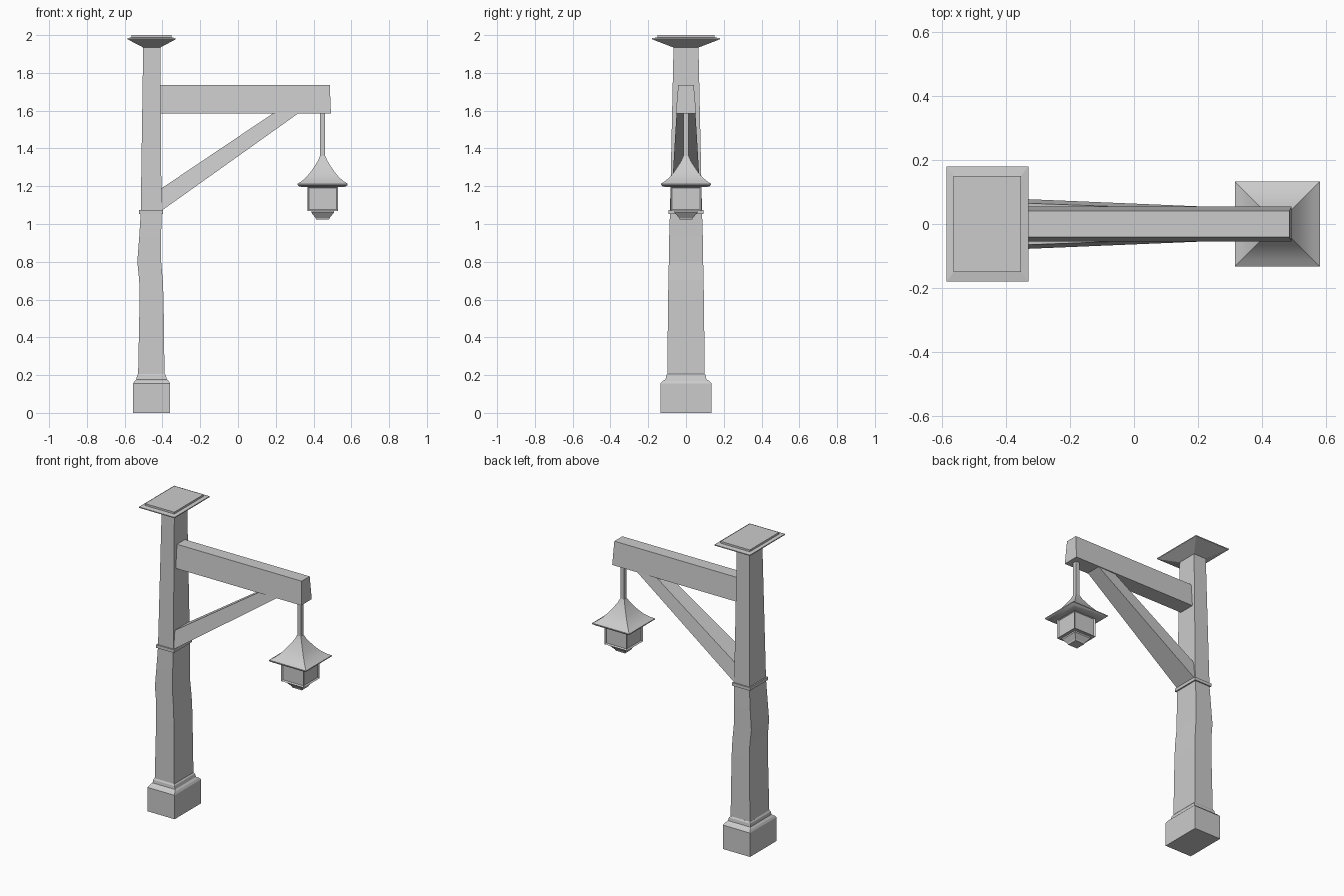
import bpy, bmesh

if "Cube" in bpy.data.objects:
    bpy.data.objects.remove(bpy.data.objects["Cube"])


def finish(name, bm):
    bmesh.ops.recalc_face_normals(bm, faces=bm.faces)
    me = bpy.data.meshes.new(name)
    bm.to_mesh(me)
    bm.free()
    ob = bpy.data.objects.new(name, me)
    bpy.context.collection.objects.link(ob)
    return ob


def loft(name, rings):
    """Join closed rings of 3D points with quads and cap both ends."""
    bm = bmesh.new()
    vs = [[bm.verts.new(p) for p in r] for r in rings]
    n = len(vs[0])
    for a, b in zip(vs, vs[1:]):
        for i in range(n):
            j = (i + 1) % n
            bm.faces.new((a[i], a[j], b[j], b[i]))
    bm.faces.new(vs[0])
    bm.faces.new(vs[-1])
    return finish(name, bm)


def rect(z, x0, x1, y):
    return [(x0, -y, z), (x1, -y, z), (x1, y, z), (x0, y, z)]


def stack(name, rows):
    return loft(name, [rect(*r) for r in rows])


def square_stack(name, cx, rows):
    return stack(name, [(z, cx - h, cx + h, h) for z, h in rows])


# Plinth with a stepped, chamfered top
stack("plinth", [
    (0, -.555, -.36, .136), (.155, -.555, -.36, .136),
    (.168, -.548, -.367, .124), (.178, -.538, -.377, .108),
    (.198, -.535, -.382, .105), (.207, -.529, -.389, .099)])

# Slightly crooked wooden post
stack("post", [
    (.19, -.529, -.389, .099), (.60, -.521, -.394, .095),
    (.70, -.523, -.398, .093), (.80, -.533, -.407, .091),
    (.93, -.523, -.407, .089), (1.06, -.515, -.405, .085),
    (1.94, -.502, -.411, .066)])

# Collar under the brace
stack("collar", [(1.053, -.523, -.396, .093), (1.073, -.523, -.396, .093)])

# Overhanging cap
stack("cap", [
    (1.935, -.503, -.41, .068), (1.978, -.585, -.33, .18),
    (1.984, -.585, -.33, .18), (1.988, -.563, -.353, .15),
    (2.0, -.563, -.353, .15)])

# Horizontal arm, narrower at the top
def arm_ring(xt, xb):
    return [(xb, -.054, 1.584), (xb, .054, 1.584), (xt, .041, 1.735), (xt, -.041, 1.735)]

loft("arm", [arm_ring(-.44, -.44), arm_ring(.486, .492)])

# Diagonal brace, widening towards the post
loft("brace", [
    [(-.415, -.081, 1.063), (-.415, .081, 1.063), (-.415, .068, 1.182), (-.415, -.068, 1.182)],
    [(.325, -.05, 1.59), (.325, .05, 1.59), (.192, .045, 1.59), (.192, -.045, 1.59)]])

# Lantern: rod, flared roof, body and foot
LX = .448
square_stack("lantern_rod", LX, [(1.33, .013), (1.59, .013)])
roof = square_stack("lantern_roof", LX, [
    (1.195, .095), (1.198, .122), (1.207, .133), (1.213, .133), (1.226, .112),
    (1.247, .087), (1.275, .064), (1.31, .040), (1.335, .025), (1.36, .014)])
roof.data.shade_flat()
bpy.context.view_layer.objects.active = roof
roof.select_set(True)
bpy.ops.object.shade_smooth_by_angle(angle=.6)

body = square_stack("lantern_body", LX, [(1.07, .081), (1.198, .081)])
bm = bmesh.new()
bm.from_mesh(body.data)
sides = [f for f in bm.faces if abs(f.normal.z) < .5]
bmesh.ops.inset_individual(bm, faces=sides, thickness=.01, depth=-.008)
bm.to_mesh(body.data)
bm.free()

square_stack("lantern_foot", LX, [
    (1.023, .034), (1.032, .037), (1.06, .06), (1.072, .06)])
